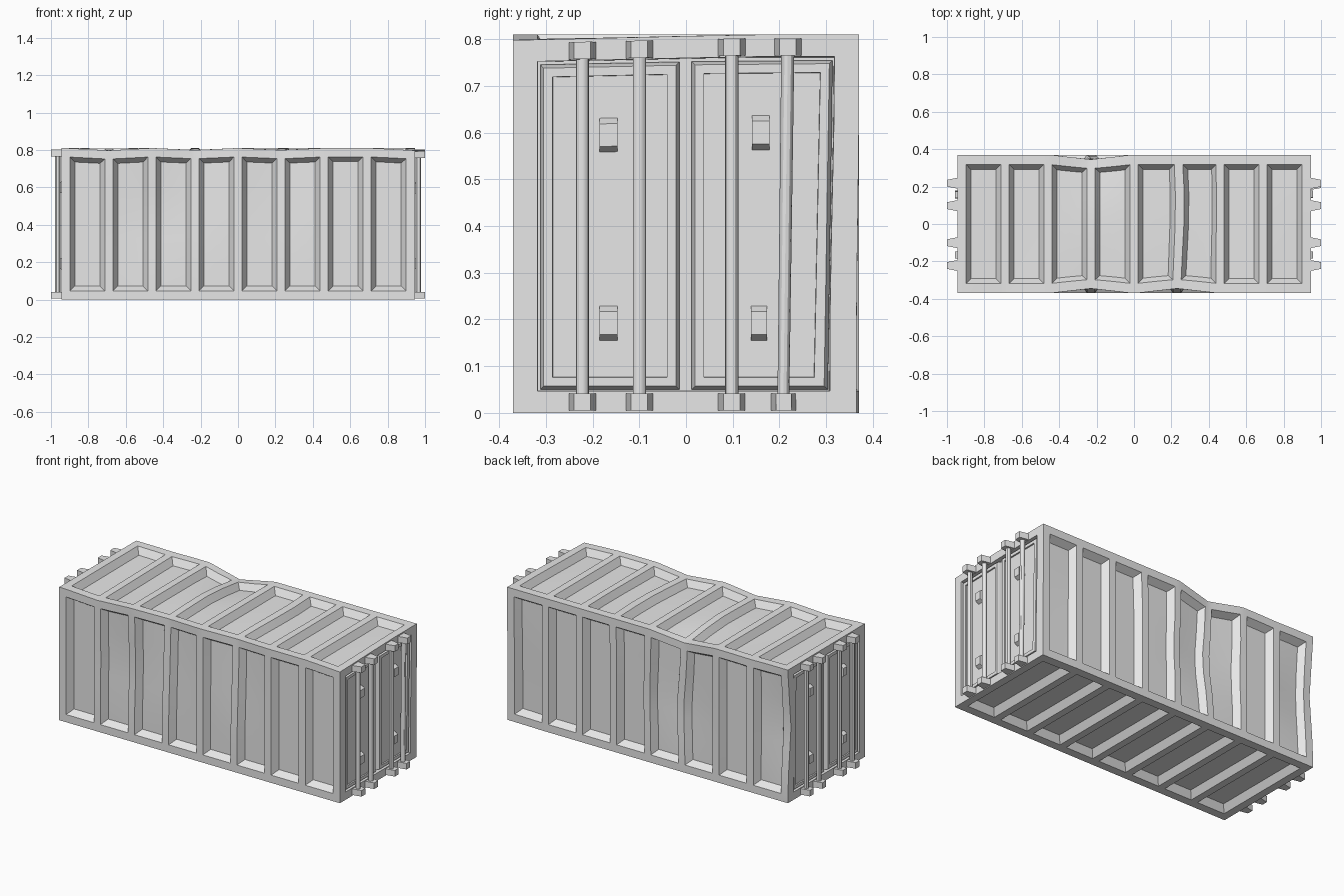
import bpy, bmesh, math
from mathutils import Vector

cube = bpy.data.objects.get("Cube")
if cube:
    bpy.data.objects.remove(cube, do_unlink=True)

HX, HY, H = 0.945, 0.37, 0.81
PITCH, HALF = 0.23, 0.093

grey = bpy.data.materials.new("plain_grey")
grey.use_nodes = True
grey.diffuse_color = (0.8, 0.8, 0.8, 1)
grey.node_tree.nodes["Principled BSDF"].inputs["Base Color"].default_value = (0.8, 0.8, 0.8, 1)

# Dents: centre, push, reach along each axis
DENTS = [
    ((-0.23, HY, H), (0, -0.025, -0.035), (0.22, 0.3, 0.7)),
    ((-0.23, -HY, H), (0, 0.025, -0.01), (0.22, 0.3, 0.6)),
    ((0.23, -HY, H), (0, 0.025, -0.01), (0.22, 0.3, 0.6)),
    ((-0.69, -HY, H), (0, 0, -0.012), (0.22, 0.9, 0.5)),
    ((0.945, -HY, H), (0, 0, -0.012), (0.22, 0.5, 0.5)),
    ((-0.945, HY, 0.45), (0, -0.03, 0), (0.25, 0.3, 0.35)),
    ((0.945, 0.27, 0.1), (0, -0.015, 0), (0.3, 0.15, 0.6)),
    ((0.27, 0.1, H), (0.02, 0, 0), (0.2, 0.4, 0.3)),
    ((-0.2, HY, 0.4), (0.025, -0.01, 0), (0.3, 0.2, 0.3)),
    ((-0.5, -HY, 0.45), (0, 0.015, 0), (0.25, 0.2, 0.3)),
]


def dent(co):
    moved = co.copy()
    for centre, push, reach in DENTS:
        d = math.sqrt(sum(((co[i] - centre[i]) / reach[i]) ** 2 for i in range(3)))
        moved += Vector(push) * max(0, 1 - d)
    return moved


def slice_at(bm, axis, values):
    normal = Vector([int(i == axis) for i in range(3)])
    for v in values:
        bmesh.ops.bisect_plane(bm, geom=bm.verts[:] + bm.edges[:] + bm.faces[:],
                               dist=1e-5, plane_co=normal * v, plane_no=normal)


def box(bm, low, high):
    made = bmesh.ops.create_cube(bm, size=1)["verts"]
    for v in made:
        v.co = Vector([low[i] if v.co[i] < 0 else high[i] for i in range(3)])
    return made


def finish(bm, name):
    for v in bm.verts:
        v.co = dent(v.co)
    bmesh.ops.recalc_face_normals(bm, faces=bm.faces[:])
    mesh = bpy.data.meshes.new(name)
    bm.to_mesh(mesh)
    bm.free()
    mesh.materials.append(grey)
    obj = bpy.data.objects.new(name, mesh)
    bpy.context.collection.objects.link(obj)
    bpy.ops.object.select_all(action="DESELECT")
    obj.select_set(True)
    bpy.context.view_layer.objects.active = obj
    bpy.ops.object.shade_smooth_by_angle(angle=math.radians(30))
    return obj


# Body: box with tapered recesses on the long sides, roof and floor
bm = bmesh.new()
box(bm, (-HX, -HY, 0), (HX, HY, H))
centres = [(i - 3.5) * PITCH for i in range(8)]
slice_at(bm, 0, [c + s * HALF for c in centres for s in (-1, 1)])
slice_at(bm, 1, [-0.318, 0.318])
slice_at(bm, 2, [0.047, 0.763])
bm.normal_update()
recesses, openings = [], []
for f in bm.faces:
    c, n = f.calc_center_median(), f.normal
    inside_x = any(abs(c.x - p) < 0.01 for p in centres)
    inside_y, inside_z = abs(c.y) < 0.3, 0.06 < c.z < 0.75
    if inside_x and ((abs(n.y) > 0.9 and inside_z) or (abs(n.z) > 0.9 and inside_y)):
        recesses.append(f)
    if abs(n.x) > 0.9 and inside_y and inside_z:
        openings.append(f)
bmesh.ops.inset_individual(bm, faces=recesses, thickness=0.036, depth=-0.04)
bmesh.ops.inset_individual(bm, faces=openings, thickness=0.002, depth=-0.03)
# Extra loops so the dents can bend the walls
slice_at(bm, 0, [i * PITCH / 2 for i in range(-8, 9)])
slice_at(bm, 1, [-0.16, 0, 0.16])
slice_at(bm, 2, [0.2, 0.33, 0.45, 0.6])
finish(bm, "container_body")

for side, end in ((1, "right"), (-1, "left")):
    # Doors: raised, bevelled leaves with a sunken centre
    for y0, y1, place in ((-0.312, -0.014, "front"), (0.012, 0.314, "back")):
        bm = bmesh.new()
        box(bm, (0.91, y0, 0.05), (0.921, y1, 0.755))
        bm.normal_update()
        face = [f for f in bm.faces if f.normal.x > 0.9]
        bmesh.ops.inset_individual(bm, faces=face, thickness=0.01, depth=0.02)
        bmesh.ops.inset_individual(bm, faces=face, thickness=0.027, depth=0)
        bmesh.ops.inset_individual(bm, faces=face, thickness=0.001, depth=-0.008)
        for v in bm.verts:
            v.co.x *= side
        finish(bm, f"{end}_{place}_door")

    for n, y in enumerate((-0.222, -0.1, 0.098, 0.218), 1):
        # Locking rods
        bm = bmesh.new()
        bmesh.ops.create_cone(bm, cap_ends=True, segments=12, radius1=0.014,
                              radius2=0.014, depth=0.74)
        bmesh.ops.translate(bm, verts=bm.verts[:], vec=(side * 0.964, y, 0.405))
        finish(bm, f"{end}_locking_rod_{n}")
        # Tapered rod brackets
        for z0, level in ((0.005, "lower"), (0.765, "upper")):
            bm = bmesh.new()
            for v in box(bm, (0.94, -0.03, z0), (1.0, 0.03, z0 + 0.037)):
                v.co.y = y + v.co.y * (0.6 if v.co.x > 0.97 else 1)
                v.co.x *= side
            finish(bm, f"{end}_{level}_bracket_{n}")

    # Door handles with sloped ends
    for y, place in ((-0.166, "front"), (0.16, "back")):
        for z, level in ((0.192, "lower"), (0.6, "upper")):
            bm = bmesh.new()
            for v in box(bm, (0.925, y - 0.019, -0.041), (0.956, y + 0.019, 0.041)):
                v.co.z = z + v.co.z * (0.6 if v.co.x > 0.94 else 1)
                v.co.x *= side
            finish(bm, f"{end}_{place}_{level}_handle")
